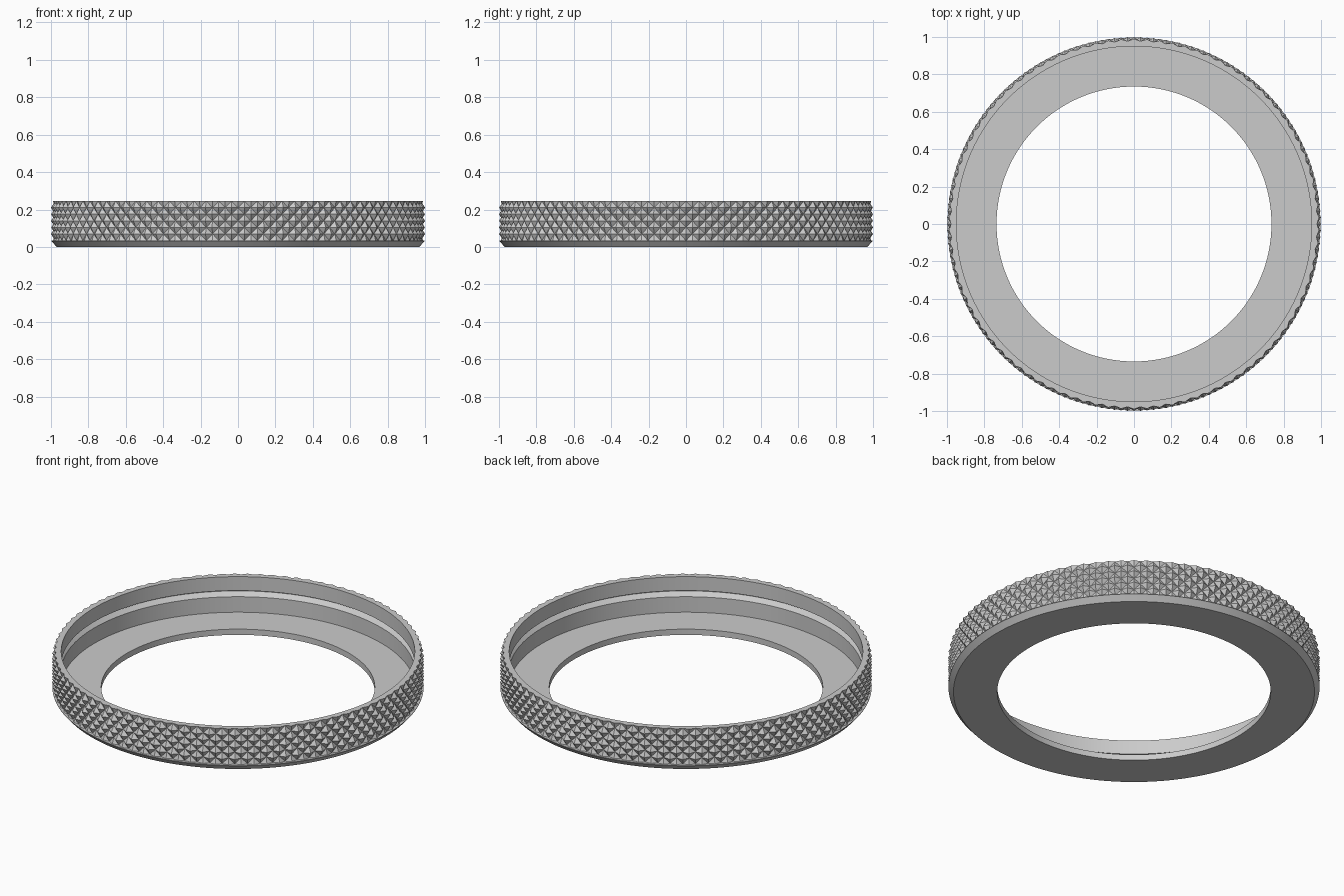
import bpy
import bmesh
from math import cos, sin, tau, radians

if "Cube" in bpy.data.objects:
    bpy.data.objects.remove(bpy.data.objects["Cube"], do_unlink=True)

SEGMENTS = 180            # two columns per knurl diamond
ROWS = 6                  # two rows per knurl diamond
PEAK, VALLEY, END_LIMIT = 1.0, 0.978, 0.99
GRIP_BOTTOM, TOP = 0.034, 0.245

grey = bpy.data.materials.new("light_grey_metal")
grey.use_nodes = True
colour = (0.6, 0.6, 0.6, 1)
grey.diffuse_color = colour
grey.node_tree.nodes["Principled BSDF"].inputs["Base Color"].default_value = colour

bm = bmesh.new()


def add_loop(radius, z):
    """Ring of vertices; radius is a function of the column."""
    return [bm.verts.new((radius(i) * cos(tau * i / SEGMENTS),
                          radius(i) * sin(tau * i / SEGMENTS), z))
            for i in range(SEGMENTS)]


def bridge(lower, upper, row=None):
    """Join two rings; knurl rows are split along their valley diagonals."""
    for i in range(SEGMENTS):
        j = (i + 1) % SEGMENTS
        a, b, c, d = lower[i], lower[j], upper[j], upper[i]
        if row is None:
            bm.faces.new((a, b, c, d))
        elif (i + row) % 2 == 0:
            bm.faces.new((a, b, c))
            bm.faces.new((a, c, d))
        else:
            bm.faces.new((a, b, d))
            bm.faces.new((b, c, d))


def knurl_radius(row):
    high = END_LIMIT if row in (0, ROWS) else PEAK
    return lambda i: high if (i + row) % 2 else VALLEY


# Knurled grip
grip = [add_loop(knurl_radius(r), GRIP_BOTTOM + (TOP - GRIP_BOTTOM) * r / ROWS)
        for r in range(ROWS + 1)]
for r in range(ROWS):
    bridge(grip[r], grip[r + 1], r)

# Rim, inner wall with snap groove, floor flange, hole, base and chamfer
profile = [(0.95, TOP), (0.95, 0.162), (0.974, 0.162), (0.974, 0.149),
           (0.95, 0.126), (0.95, 0.034), (0.735, 0.034), (0.735, 0),
           (0.97, 0), (0.997, 0.031), (0.997, GRIP_BOTTOM)]
previous = grip[-1]
for radius, z in profile:
    ring = add_loop(lambda i: radius, z)
    bridge(previous, ring)
    previous = ring
bridge(previous, grip[0])

bmesh.ops.recalc_face_normals(bm, faces=bm.faces)
mesh = bpy.data.meshes.new("knurled_ring")
bm.to_mesh(mesh)
bm.free()
mesh.materials.append(grey)
ring_object = bpy.data.objects.new("knurled_ring", mesh)
bpy.context.collection.objects.link(ring_object)

bpy.ops.object.select_all(action='DESELECT')
ring_object.select_set(True)
bpy.context.view_layer.objects.active = ring_object
bpy.ops.object.shade_smooth_by_angle(angle=radians(25))
